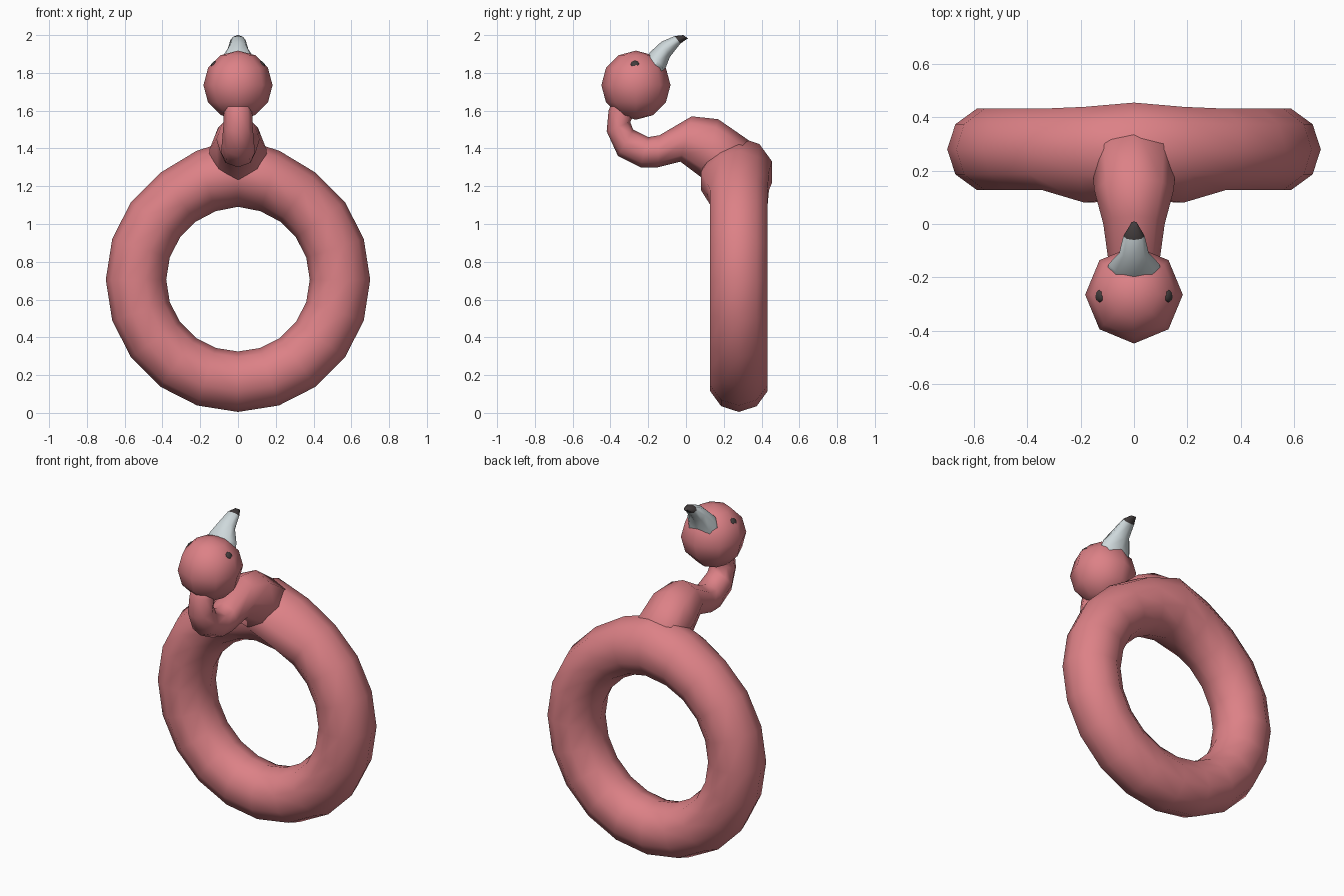
import bpy, bmesh, math
from mathutils import Vector

cube = bpy.data.objects.get("Cube")
if cube:
    bpy.data.objects.remove(cube, do_unlink=True)


def make_material(name, rgb):
    m = bpy.data.materials.new(name)
    m.use_nodes = True
    m.diffuse_color = (*rgb, 1)
    m.node_tree.nodes["Principled BSDF"].inputs["Base Color"].default_value = (*rgb, 1)
    return m


PINK = make_material("flamingo pink", (0.72, 0.22, 0.24))
PALE = make_material("pale grey", (0.62, 0.69, 0.71))
DARK = make_material("charcoal", (0.055, 0.045, 0.045))


def finish(name, bm, mats, angle=80):
    bmesh.ops.recalc_face_normals(bm, faces=bm.faces)
    mesh = bpy.data.meshes.new(name)
    bm.to_mesh(mesh)
    bm.free()
    ob = bpy.data.objects.new(name, mesh)
    bpy.context.collection.objects.link(ob)
    for m in mats:
        mesh.materials.append(m)
    bpy.ops.object.select_all(action="DESELECT")
    ob.select_set(True)
    bpy.context.view_layer.objects.active = ob
    bpy.ops.object.shade_smooth_by_angle(angle=math.radians(angle))
    return ob


def bridge(bm, a, b):
    n = len(a)
    return [bm.faces.new((a[i], a[(i + 1) % n], b[(i + 1) % n], b[i])) for i in range(n)]


def loft(sections, sides=8):
    """Tube in the yz plane; a section is (upper point, lower point, half width)."""
    bm = bmesh.new()
    rings, bands = [], []
    for top, low, width in sections:
        top, low = Vector((0, *top)), Vector((0, *low))
        mid, up = (top + low) / 2, (top - low) / 2
        ring = []
        for i in range(sides):
            a = math.tau * i / sides
            ring.append(bm.verts.new(mid + up * math.cos(a) + Vector((width * math.sin(a), 0, 0))))
        rings.append(ring)
    for a, b in zip(rings, rings[1:]):
        bands.append(bridge(bm, a, b))
    bm.faces.new(rings[0])
    bands[-1].append(bm.faces.new(rings[-1]))
    return bm, bands


# Swim ring: a torus that swells where the neck joins it
bm = bmesh.new()
STATIONS, SIDES = 20, 10
rings = []
for i in range(STATIONS):
    u = math.tau * i / STATIONS
    off = abs(i - STATIONS // 4)
    swell = {0: 1.0, 1: 0.3}.get(off, 0)
    ring = []
    for j in range(SIDES):
        v = math.tau * j / SIDES
        r = 0.16 * (1 + 0.15 * swell)
        radial = 0.54 + 0.03 * swell + r * math.cos(v)
        y = 0.28 + r * math.sin(v)
        if off == 1 and j in (7, 8):  # folds on the front beside the neck
            y = 0.08
        ring.append(bm.verts.new((radial * math.cos(u), y, 0.705 + radial * math.sin(u))))
    rings.append(ring)
for i in range(STATIONS):
    bridge(bm, rings[i], rings[(i + 1) % STATIONS])
finish("swim_ring", bm, [PINK], 180)

# Curved neck
bm, _ = loft([
    ((0.38, 1.41), (0.28, 1.16), 0.16),
    ((0.17, 1.555), (0.09, 1.24), 0.15),
    ((0.03, 1.57), (-0.03, 1.33), 0.115),
    ((-0.14, 1.47), (-0.15, 1.30), 0.095),
    ((-0.20, 1.46), (-0.24, 1.30), 0.09),
    ((-0.28, 1.50), (-0.36, 1.36), 0.085),
    ((-0.295, 1.54), (-0.42, 1.49), 0.078),
    ((-0.27, 1.59), (-0.41, 1.60), 0.075),
    ((-0.24, 1.68), (-0.37, 1.70), 0.07),
])
finish("neck", bm, [PINK])

# Head
bm = bmesh.new()
bmesh.ops.create_uvsphere(bm, u_segments=8, v_segments=6, radius=0.183)
bmesh.ops.translate(bm, vec=(0, -0.265, 1.735), verts=bm.verts)
finish("head", bm, [PINK])

# Beak with a dark tip
bm, bands = loft([
    ((-0.22, 1.87), (-0.12, 1.78), 0.10),
    ((-0.19, 1.91), (-0.11, 1.82), 0.095),
    ((-0.13, 1.965), (-0.085, 1.885), 0.055),
    ((-0.06, 1.995), (-0.03, 1.955), 0.04),
    ((-0.015, 2.0), (0.01, 1.983), 0.014),
])
for f in bands[-1]:
    f.material_index = 1
finish("beak", bm, [PALE, DARK], 60)

# Eyes: flattened beads facing outward
for side, label in ((1, "left"), (-1, "right")):
    bm = bmesh.new()
    bmesh.ops.create_uvsphere(bm, u_segments=8, v_segments=6, radius=0.024)
    bmesh.ops.scale(bm, vec=(1, 1, 0.5), verts=bm.verts)
    out = Vector((side * 0.13, 0, 0.11))
    turn = out.to_track_quat("Z", "Y").to_matrix()
    bmesh.ops.rotate(bm, matrix=turn, verts=bm.verts)
    bmesh.ops.translate(bm, vec=Vector((side * 0.128, -0.27, 1.845)), verts=bm.verts)
    finish(label + "_eye", bm, [DARK])
